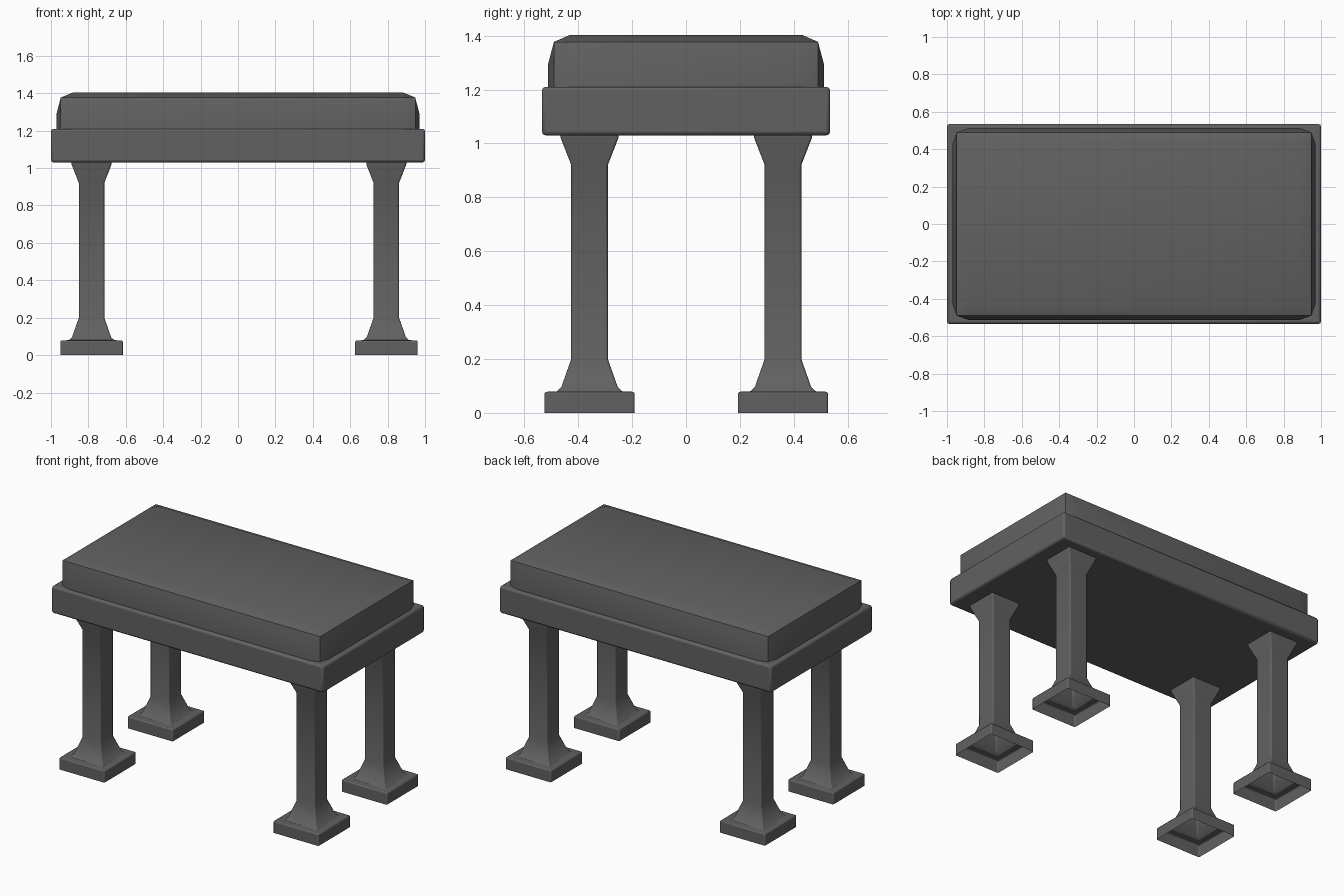
import bpy, bmesh
from mathutils import Vector

if "Cube" in bpy.data.objects:
    bpy.data.objects.remove(bpy.data.objects["Cube"], do_unlink=True)

# Single dark grey finish
grey = bpy.data.materials.new("dark_grey")
grey.use_nodes = True
colour = (0.12, 0.12, 0.12, 1)
grey.diffuse_color = colour
grey.node_tree.nodes["Principled BSDF"].inputs["Base Color"].default_value = colour


def finish(name, bm, bevel=0.0, segments=2):
    """Turn a bmesh into a smooth-shaded object with optional bevelled edges."""
    mesh = bpy.data.meshes.new(name)
    bmesh.ops.recalc_face_normals(bm, faces=bm.faces)
    bm.to_mesh(mesh)
    bm.free()
    mesh.materials.append(grey)
    obj = bpy.data.objects.new(name, mesh)
    bpy.context.collection.objects.link(obj)
    if bevel:
        mod = obj.modifiers.new("soft_edges", "BEVEL")
        mod.width = bevel
        mod.segments = segments
        mod.limit_method = "ANGLE"
        mod.angle_limit = 0.9
    bpy.ops.object.select_all(action="DESELECT")
    obj.select_set(True)
    bpy.context.view_layer.objects.active = obj
    bpy.ops.object.shade_smooth_by_angle(angle=0.52)
    return obj


def box(half_x, half_y, bottom, top):
    bm = bmesh.new()
    bmesh.ops.create_cube(bm, size=2)
    for v in bm.verts:
        v.co = (v.co.x * half_x, v.co.y * half_y, top if v.co.z > 0 else bottom)
    return bm


# Flat frame slab under the cushion
finish("seat_frame", box(1.0, 0.535, 1.03, 1.21), 0.014)

# Cushion: a box whose faces bulge out past its edges
outer = Vector((0.97, 0.513, 1.403))
inner = Vector((0.948, 0.49, 1.377))
bm = box(outer.x, outer.y, 1.2, outer.z)
cuts = [(0, 0.885), (0, -0.885), (1, 0.43), (1, -0.43), (2, 1.29)]
for axis, place in cuts:
    point, normal = Vector(), Vector()
    point[axis], normal[axis] = place, 1
    bmesh.ops.bisect_plane(bm, geom=bm.verts[:] + bm.edges[:] + bm.faces[:],
                           plane_co=point, plane_no=normal)
for v in bm.verts:
    extremes = [a for a in range(3) if abs(abs(v.co[a]) - outer[a]) < 1e-4]
    if len(extremes) > 1:
        for a in extremes:
            v.co[a] = inner[a] if v.co[a] > 0 else -inner[a]
finish("cushion", bm)

# Leg profile as (half width, height): hollow foot, flare, shaft, flare
profile = [(0.167, 0), (0.167, 0.078), (0.122, 0.08), (0.105, 0.095),
           (0.068, 0.2), (0.068, 0.92), (0.107, 1.02), (0.107, 1.04)]


def leg(name, x, y):
    bm = bmesh.new()
    rings = [[bm.verts.new((x + sx * w, y + sy * w, z))
              for sx, sy in ((-1, -1), (1, -1), (1, 1), (-1, 1))]
             for w, z in profile]
    for low, high in zip(rings, rings[1:]):
        for i in range(4):
            j = (i + 1) % 4
            bm.faces.new((low[i], low[j], high[j], high[i]))
    finish(name, bm, 0.007)


for side, x in (("right", -0.783), ("left", 0.793)):
    for end, y in (("front", -0.358), ("back", 0.36)):
        leg(f"{end}_{side}_leg", x, y)
